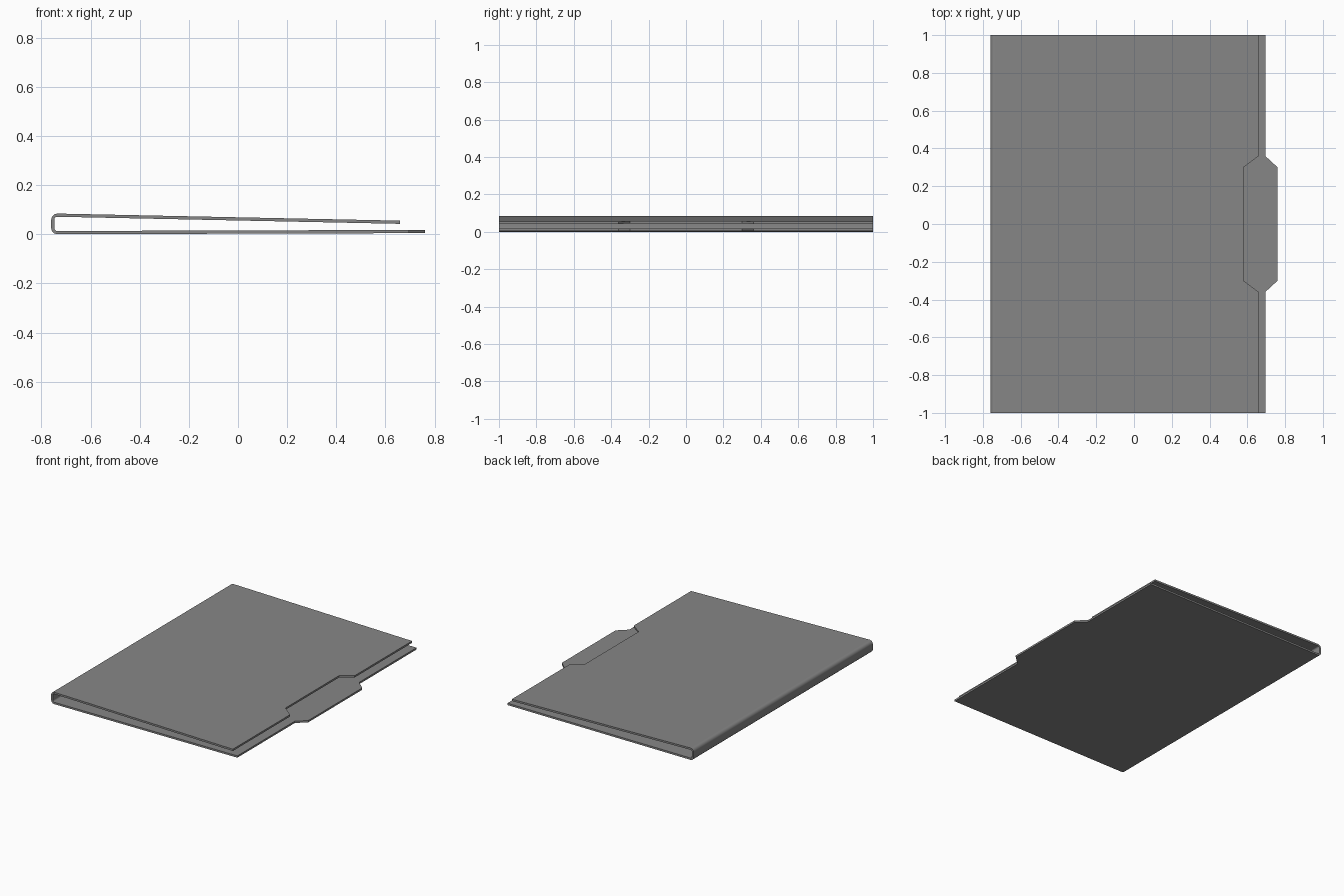
import bpy, bmesh
from math import sin, cos, radians

cube = bpy.data.objects.get("Cube")
if cube:
    bpy.data.objects.remove(cube)

THICK = 0.013
OUTER_R = 0.024
FOLD_X = -0.736
LOW_Z, HIGH_Z = 0.024, 0.060   # centres of the two fold arcs
STEPS = 3

# Card colour
grey = bpy.data.materials.new("grey card")
grey.use_nodes = True
colour = (0.24, 0.24, 0.24, 1)
grey.diffuse_color = colour
bsdf = grey.node_tree.nodes["Principled BSDF"]
bsdf.inputs["Base Color"].default_value = colour
bsdf.inputs["Roughness"].default_value = 0.7


def fold(radius):
    """Rounded spine from the lower sheet up to the upper sheet."""
    pts = []
    for start, z in ((270, LOW_Z), (180, HIGH_Z)):
        for i in range(STEPS + 1):
            a = radians(start - 90 * i / STEPS)
            pts.append((FOLD_X + radius * cos(a), z + radius * sin(a)))
    return pts


def section(back_x, front_x):
    """Closed cross-section for given lower and upper sheet edges."""
    low_rise = 0.003 * (back_x - FOLD_X)
    high_drop = 0.0207 * (front_x - FOLD_X)

    def skin(radius):
        return ([(back_x, LOW_Z - radius + low_rise)] + fold(radius)
                + [(front_x, HIGH_Z + radius - high_drop)])
    return skin(OUTER_R) + skin(OUTER_R - THICK)[::-1]


# Stations along the length: y, lower sheet edge (tab), upper sheet edge (notch)
half = [(0.30, 0.76, 0.58), (0.36, 0.695, 0.66), (1.0, 0.695, 0.66)]
stations = [(-y, b, f) for y, b, f in reversed(half)] + half

bm = bmesh.new()
rings = [[bm.verts.new((x, y, z)) for x, z in section(b, f)]
         for y, b, f in stations]
count = len(rings[0])
for r0, r1 in zip(rings, rings[1:]):
    for i in range(count):
        j = (i + 1) % count
        bm.faces.new((r0[i], r0[j], r1[j], r1[i]))

# End edges of the card, as quads between the outer and inner skins
for ring in (rings[0], rings[-1]):
    for i in range(count // 2 - 1):
        bm.faces.new((ring[i], ring[i + 1], ring[-2 - i], ring[-1 - i]))
bmesh.ops.recalc_face_normals(bm, faces=bm.faces)

mesh = bpy.data.meshes.new("folder_card")
bm.to_mesh(mesh)
bm.free()
mesh.materials.append(grey)
folder = bpy.data.objects.new("folder_card", mesh)
bpy.context.collection.objects.link(folder)

# Smooth spine, crisp cut edges, flat panels
bpy.ops.object.select_all(action='DESELECT')
folder.select_set(True)
bpy.context.view_layer.objects.active = folder
bpy.ops.object.shade_smooth_by_angle(angle=radians(35))
weighted = folder.modifiers.new("flat_panels", 'WEIGHTED_NORMAL')
weighted.keep_sharp = True
